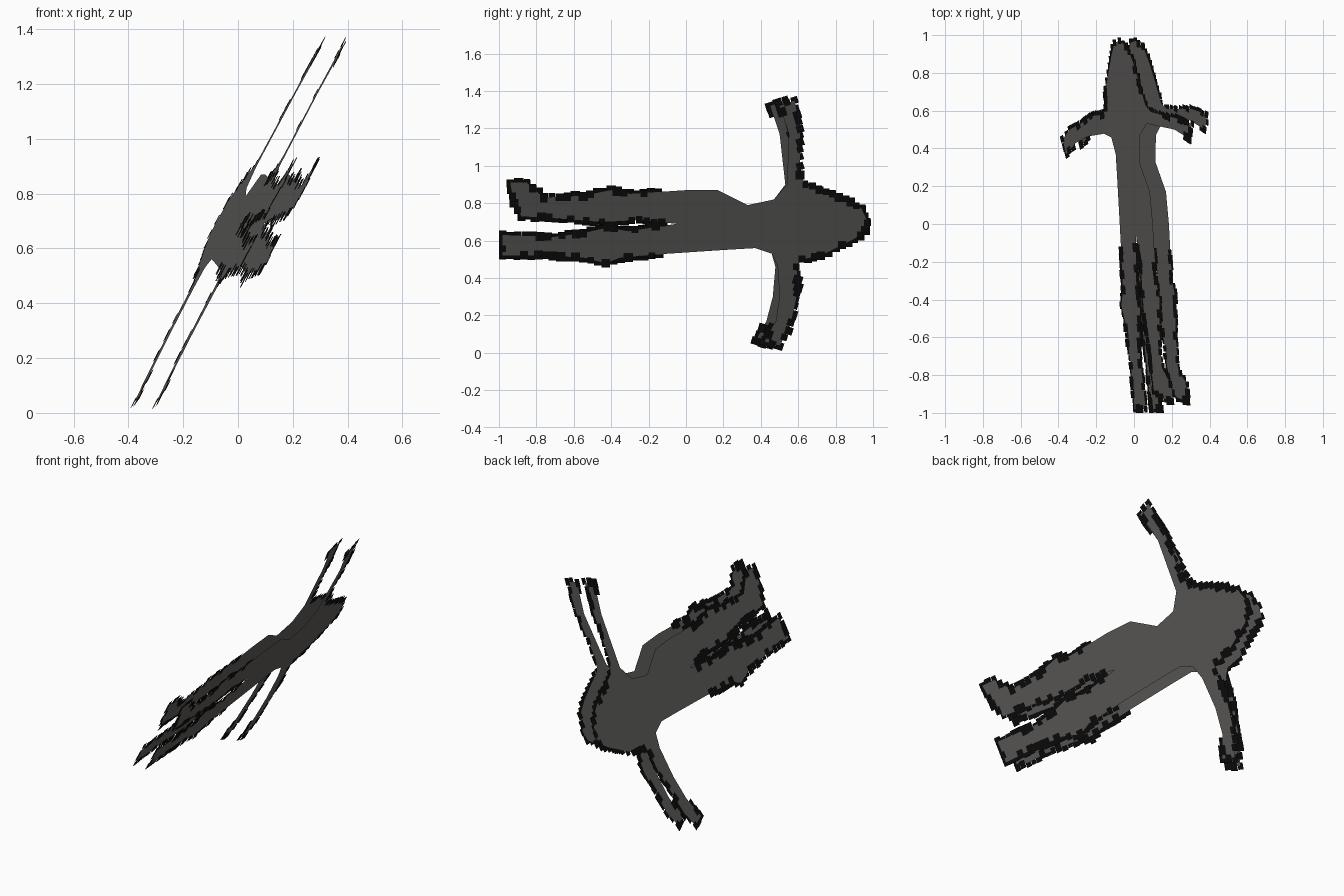
import bpy
import bmesh
import math
import random
from mathutils import Vector

random.seed(4)

cube = bpy.data.objects.get("Cube")
if cube:
    bpy.data.objects.remove(cube, do_unlink=True)


def make_material(name, color):
    material = bpy.data.materials.new(name)
    material.use_nodes = True
    material.diffuse_color = color
    material.node_tree.nodes["Principled BSDF"].inputs["Base Color"].default_value = color
    return material


warm_grey = make_material("warm grey", (.115, .112, .105, 1))
black = make_material("black", (.004, .004, .004, 1))

# Outline of a lying figure as (y, z) points, limb by limb
head_top = [(.97, .7), (.94, .77), (.85, .82), (.75, .86), (.64, .9), (.61, .95)]
raised_arm = [(.61, 1.05), (.61, 1.2), (.58, 1.35), (.5, 1.32), (.55, 1.17),
              (.54, .9), (.47, .82), (.33, .79)]
upper_leg = [(.17, .87), (0, .87), (-.3, .85), (-.4, .87), (-.55, .84), (-.76, .83),
             (-.82, .88), (-.85, .91), (-.94, .91), (-.92, .8), (-.88, .73),
             (-.7, .72), (-.45, .7), (-.25, .71), (-.05, .69)]
lower_leg = [(-.31, .65), (-.42, .67), (-.55, .64), (-.7, .62), (-.98, .63),
             (-.98, .52), (-.75, .52), (-.55, .51), (-.43, .48), (-.35, .51),
             (-.1, .53), (.2, .55), (.37, .56), (.46, .53)]
lowered_arm = [(.49, .46), (.5, .3), (.48, .17), (.42, .06), (.5, .04),
               (.55, .12), (.58, .25), (.6, .35), (.59, .46)]
head_bottom = [(.62, .5), (.72, .52), (.8, .56), (.9, .61), (.96, .65)]
outline = head_top + raised_arm + upper_leg + lower_leg + lowered_arm + head_bottom

MIDDLE = .69


def on_sheet(point, offset, bend):
    """Place a (y, z) point on the slanted sheet, with the arms swept by bend."""
    y, z = point
    reach = max(0, abs(z - MIDDLE) - .15)
    if y > .3:
        y -= bend * min(1, reach * 3)
    x = offset + .526 * (z - MIDDLE) - .09 * (y - .5)
    return Vector((x, y, z))


def has_fringe(y, z):
    """The fringe covers the head, hands, outer arms and legs, not the torso."""
    return y < -.12 or y > .56 or z > 1.27 or z < .14


def tilt_at(y, z):
    """The fringe blocks turn with the arms."""
    if y > .3 and abs(z - MIDDLE) > .28:
        return math.copysign(.3, z - MIDDLE)
    return 0


def add_object(name, bm, material):
    mesh = bpy.data.meshes.new(name)
    bm.to_mesh(mesh)
    bm.free()
    mesh.materials.append(material)
    obj = bpy.data.objects.new(name, mesh)
    bpy.context.collection.objects.link(obj)
    return obj


def build_figure(name, offset, bend):
    # Flat silhouette
    bm = bmesh.new()
    face = bm.faces.new([bm.verts.new(on_sheet(p, offset, bend)) for p in outline])
    bmesh.ops.triangulate(bm, faces=[face])
    add_object(name + "_silhouette", bm, warm_grey)

    # Stepped fringe of square plates along the outline
    bm = bmesh.new()
    for start, end in zip(outline, outline[1:] + outline[:1]):
        a, b = Vector(start), Vector(end)
        steps = max(1, round((b - a).length / .04))
        for i in range(steps):
            center = a.lerp(b, i / steps)
            if not has_fringe(*center):
                continue
            size = random.uniform(.016, .025)
            tilt = tilt_at(*center)
            center.y += random.uniform(-.005, .005)
            center.x = max(size - 1, min(1 - size, center.x))
            layer = offset + random.choice((-.002, .002))
            corners = []
            for k in range(4):
                angle = tilt + math.pi * (k + .5) / 2
                arm = Vector((math.cos(angle), math.sin(angle))) * size * math.sqrt(2)
                corners.append(bm.verts.new(on_sheet(center + arm, layer, bend)))
            bm.faces.new(corners)
    add_object(name + "_fringe", bm, black)


# Two parallel sheets, the right one with its arms swept toward the feet
build_figure("left_sheet", .045, 0)
build_figure("right_sheet", -.04, .05)
